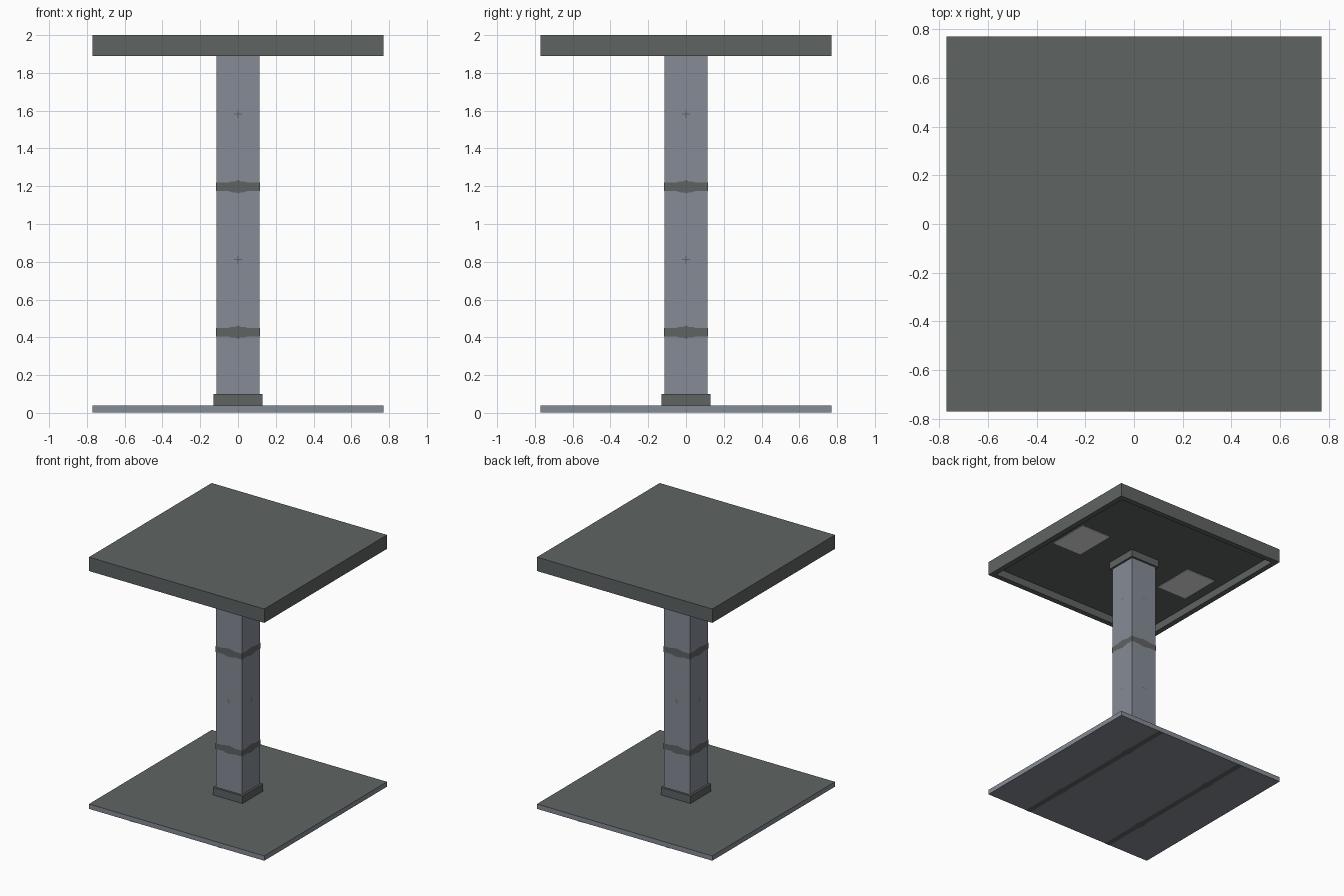
import bpy, bmesh
from math import pi
from mathutils import Matrix, Vector

cube = bpy.data.objects.get("Cube")
if cube:
    bpy.data.objects.remove(cube, do_unlink=True)


def material(name, rgb):
    m = bpy.data.materials.new(name)
    m.use_nodes = True
    color = (*rgb, 1)
    m.diffuse_color = color
    m.node_tree.nodes["Principled BSDF"].inputs["Base Color"].default_value = color
    return m


DARK = material("dark grey", (0.114, 0.127, 0.124))
STEEL = material("blue grey metal", (0.235, 0.258, 0.305))
PALE = material("pale grey", (0.8, 0.8, 0.8))

HALF = 0.77        # half width of top and base
POST = 0.114       # half width of post
COLLAR = 0.13
FLOOR = 1.95       # ceiling of the recess under the top
SKIN = 0.002       # height of painted marks above their surface


def finish(bm, name, *mats):
    mesh = bpy.data.meshes.new(name)
    bm.to_mesh(mesh)
    bm.free()
    for m in mats:
        mesh.materials.append(m)
    ob = bpy.data.objects.new(name, mesh)
    bpy.context.collection.objects.link(ob)
    return ob


def box_mesh(hx, hy, z0, z1, x=0):
    bm = bmesh.new()
    place = Matrix.Translation((x, 0, (z0 + z1) / 2)) @ Matrix.Diagonal((2 * hx, 2 * hy, z1 - z0, 1))
    bmesh.ops.create_cube(bm, size=1, matrix=place)
    bm.normal_update()
    return bm


def add_outline(bm, points, matrix):
    bm.faces.new([bm.verts.new(matrix @ Vector((x, y, 0))) for x, y in points])


def band(half_length):
    # Stripe outline with a small bulge at its middle
    upper = [(half_length, 0.023), (0.05, 0.023), (0.03, 0.029), (0.012, 0.029), (0, 0.036)]
    upper += [(-x, y) for x, y in reversed(upper[:-1])]
    return upper + [(-x, -y) for x, y in upper]


def cross(arm=0.02, t=0.002):
    # Thin plus sign
    quarter = [(arm, -t), (arm, t), (t, t)]
    points = []
    for _ in range(4):
        points += quarter
        quarter = [(-y, x) for x, y in quarter]
    return points


# Base plate: metal sides and underside, dark upper face
bm = box_mesh(HALF, HALF, SKIN, 0.04)
for f in bm.faces:
    f.material_index = 1 if f.normal.z > 0.5 else 0
finish(bm, "base_plate", STEEL, DARK)

# Stripes on the underside of the base
bm = bmesh.new()
down = Matrix(((0, 1, 0, 0), (1, 0, 0, 0), (0, 0, -1, 0), (0, 0, 0, 1)))
for sx in (-1, 1):
    for sy in (-1, 1):
        spot = Matrix.Translation((sx * HALF / 2, sy * HALF / 2, 0))
        add_outline(bm, band(HALF / 2), spot @ down)
finish(bm, "base_stripes", DARK)

# Post and its collars
finish(box_mesh(POST, POST, 0.04, FLOOR), "post", STEEL)
finish(box_mesh(COLLAR, COLLAR, 0.04, 0.1), "lower_collar", DARK)
finish(box_mesh(COLLAR, COLLAR, 1.892, FLOOR), "upper_collar", DARK)

# Bands and small crosses on all four sides of the post
bm = bmesh.new()
for side in range(4):
    face = (Matrix.Rotation(side * pi / 2, 4, "Z")
            @ Matrix.Translation((0, -POST - SKIN, 0))
            @ Matrix.Rotation(pi / 2, 4, "X"))
    for z in (0.427, 1.197):
        add_outline(bm, band(POST + SKIN), face @ Matrix.Translation((0, z, 0)))
        add_outline(bm, cross(), face @ Matrix.Translation((0, z + HALF / 2, 0)))
finish(bm, "post_markings", DARK)

# Table top with a recess underneath
bm = box_mesh(HALF, HALF, 1.89, 2)
under = min(bm.faces, key=lambda f: f.normal.z)
bmesh.ops.inset_individual(bm, faces=[under], thickness=0.06)
rim = bmesh.ops.extrude_discrete_faces(bm, faces=[under])["faces"][0]
bmesh.ops.translate(bm, verts=rim.verts, vec=(0, 0, FLOOR - 1.89))
bmesh.ops.recalc_face_normals(bm, faces=bm.faces)
finish(bm, "table_top", DARK)

# Pale panels in the recess
for name, x in (("left_panel", 0.51), ("right_panel", -0.51)):
    finish(box_mesh(0.13, 0.17, FLOOR - 0.004, FLOOR, x), name, PALE)
